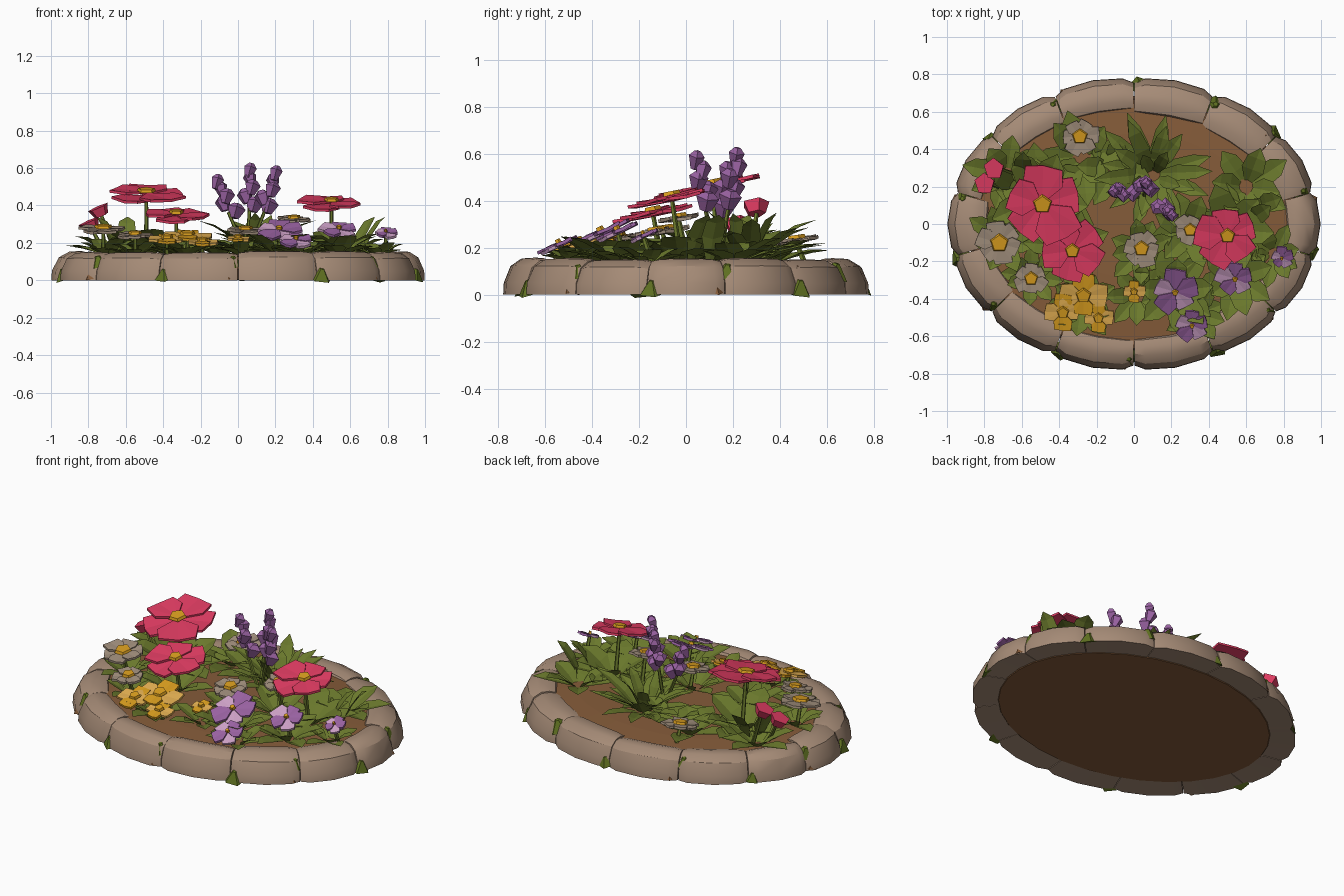
import bpy, bmesh, math, random
from math import sin, cos, pi, radians
from mathutils import Vector, Matrix

random.seed(4)
cube = bpy.data.objects.get("Cube")
if cube:
    bpy.data.objects.remove(cube)


def material(name, r, g, b):
    m = bpy.data.materials.new(name)
    m.use_nodes = True
    col = [(c / 255) ** 2.2 for c in (r, g, b)] + [1]
    m.diffuse_color = col
    m.node_tree.nodes["Principled BSDF"].inputs["Base Color"].default_value = col
    return m


STONE = material("stone", 164, 138, 118)
SOIL = material("soil", 132, 92, 60)
LEAF = material("leaf green", 106, 120, 48)
MOSS = material("moss green", 96, 112, 38)
RED = material("rose red", 222, 62, 98)
PURPLE = material("violet", 152, 98, 160)
LILAC = material("pale lilac", 205, 160, 198)
GOLD = material("gold", 216, 156, 36)
AMBER = material("pale amber", 224, 172, 82)
TAUPE = material("taupe petal", 160, 142, 124)


def finish(name, bm, mats, thick=0, smooth=False):
    me = bpy.data.meshes.new(name)
    bm.to_mesh(me)
    bm.free()
    ob = bpy.data.objects.new(name, me)
    bpy.context.collection.objects.link(ob)
    for m in mats:
        me.materials.append(m)
    if thick:
        mod = ob.modifiers.new("thickness", "SOLIDIFY")
        mod.thickness = thick
    if smooth:
        bpy.ops.object.select_all(action="DESELECT")
        ob.select_set(True)
        bpy.context.view_layer.objects.active = ob
        bpy.ops.object.shade_smooth_by_angle(angle=radians(32))
    return ob


def rim(a, inset, z):
    """Point on the oval border, moved inward along its normal."""
    n = Vector((0.785 * cos(a), sin(a), 0)).normalized()
    return Vector((0.995 * cos(a), 0.785 * sin(a), z)) - n * inset


def loft(bm, rings):
    rows = [[bm.verts.new(p) for p in r] for r in rings]
    n = len(rows[0])
    for a, b in zip(rows, rows[1:]):
        for i in range(n):
            bm.faces.new((a[i], a[(i + 1) % n], b[(i + 1) % n], b[i]))
    bm.faces.new(rows[0])
    bm.faces.new(rows[-1])
    bmesh.ops.recalc_face_normals(bm, faces=bm.faces)


def tube(bm, p, q, r1, r2, sides=5):
    d = q - p
    rot = Vector((0, 0, 1)).rotation_difference(d).to_matrix().to_4x4()
    bmesh.ops.create_cone(bm, cap_ends=True, segments=sides, radius1=r1, radius2=r2,
                          depth=d.length, matrix=Matrix.Translation((p + q) / 2) @ rot)


# Stone border: fourteen rounded blocks
STONES = 14
STEP = 2 * pi / STONES
PROFILE = [(0, 0), (.003, .05), (.035, .12), (.085, .15), (.14, .153), (.18, .142), (.2, .11),
           (.19, .01)]
for i in range(STONES):
    bm = bmesh.new()
    wide, tall = random.uniform(.85, 1.15), random.uniform(.97, 1.03)
    rings = []
    for t, shrink in ((.005, .82), (.14, .97), (.5, 1.02), (.86, .97), (.995, .82)):
        a = pi / 2 + (i + t) * STEP
        pinch = (1 - shrink) * .16
        rings.append([rim(a, pinch + d * wide * shrink, z * tall * (shrink + 2) / 3)
                      for d, z in PROFILE])
    loft(bm, rings)
    finish("border_stone", bm, [STONE], smooth=True)

# Soil bed
bm = bmesh.new()
loft(bm, [[rim(k * pi / 16, d, z) for k in range(32)]
          for d, z in ((.15, .004), (.1, .06), (.12, .128), (.3, .14), (.5, .145))])
finish("soil_bed", bm, [SOIL])

# Moss tufts wedged between stones, and crumbs of soil beside them
for name, mat, shift, size in (("moss_tuft", MOSS, .03, .062), ("soil_crumb", SOIL, .06, .045)):
    bm = bmesh.new()
    for i in range(STONES):
        a = pi / 2 + i * STEP + shift * random.choice((-1, 1))
        low = i % 2 == (mat == SOIL)
        p = rim(a, .035 if low else .07, .035 if low else .105)
        s = size * random.uniform(.8, 1.1)
        bmesh.ops.create_cone(bm, cap_ends=True, segments=5, radius1=s, radius2=s * .2,
                              depth=s * .9, matrix=Matrix.Translation(p)
                              @ Matrix.Rotation(a, 4, "Z") @ Matrix.Rotation(.35, 4, "Y"))
    finish(name, bm, [mat])


# Leaves
def leaf(bm, base, az, length, width, rise):
    out = Vector((cos(az), sin(az), 0))
    side = Vector((-sin(az), cos(az), 0)) * width / 2
    rows = []
    for t, w in ((0, .35), (.35, 1), (.7, .85), (1, .03)):
        mid = base + out * length * t * cos(rise)
        mid.z += length * sin(rise) * (1.35 * t - .5 * t * t)
        up = Vector((0, 0, width * .13 * w))
        rows.append([bm.verts.new(p) for p in (mid - side * w + up, mid, mid + side * w + up)])
    for a, b in zip(rows, rows[1:]):
        for k in (0, 1):
            bm.faces.new((a[k], b[k], b[k + 1], a[k + 1]))


def clump(name, x, y, count, length, width, rise):
    bm = bmesh.new()
    turn = random.random() * 6
    for k in range(count):
        az = turn + 2 * pi * k / count + random.uniform(-.25, .25)
        base = Vector((x + .03 * cos(az), y + .03 * sin(az), .135))
        leaf(bm, base, az, length * random.uniform(.75, 1.1), width,
             rise * (1.3 if k % 2 else .6))
    finish(name, bm, [LEAF])


clump("grass_clump", .1, .27, 20, .33, .085, .5)
clump("grass_clump_core", .1, .25, 10, .27, .07, .85)
for x, y, n, size in ((-.5, .14, 11, .28), (-.35, -.12, 9, .21), (.52, -.03, 11, .26),
                      (-.28, .36, 8, .23), (-.7, -.08, 8, .18), (-.55, -.28, 8, .15),
                      (-.28, -.42, 9, .2), (.22, -.36, 11, .22), (.54, -.28, 10, .21),
                      (.75, -.16, 8, .15), (.6, .2, 9, .22), (.3, -.04, 9, .2),
                      (.04, -.14, 8, .17), (-.68, .27, 9, .2), (.02, -.38, 8, .16),
                      (.34, -.48, 8, .15), (-.1, .3, 7, .2)):
    clump("leaf_clump", x, y, n, size, size * .56, .45)
bm = bmesh.new()
for x, y, az in ((-.64, .2, 2.6), (.62, .02, .6), (.66, .1, .3), (-.6, .25, 1.5)):
    leaf(bm, Vector((x, y, .14)), az, .27, .1, 1.05)
finish("tall_leaves", bm, [LEAF])


# Flowers: ring of broad petals around a flat centre, on a stem
def flower(name, x, y, z, size, petals, mats, tilt=.2, eye=.25, cup=.03, fill=.68, pale=()):
    pose = Matrix.Translation((x, y, z)) @ Matrix.Rotation(tilt, 4, "X")
    turn = pi / 2 if pale else random.random()
    bm = bmesh.new()
    half = 2 * pi / petals * fill
    for k in range(petals):
        a = turn + 2 * pi * k / petals
        lift = (k % 3) * size * .05
        scale = size * random.uniform(.88, 1.1)

        def point(r, off, h):
            return bm.verts.new(pose @ Vector((r * scale * cos(a + off * half),
                                               r * scale * sin(a + off * half),
                                               h * size + lift)))
        root = point(0, 0, 0)
        edge = [point(.66, -1, cup), point(.97, -.6, cup * 1.6), point(.96, 0, cup * .4),
                point(1.04, .5, cup * 1.6), point(.66, 1, cup)]
        for p, q in zip(edge, edge[1:]):
            f = bm.faces.new((root, p, q))
            f.material_index = 1 if k in pale else 0
    finish(name + "_petals", bm, mats, thick=.014)
    bm = bmesh.new()
    bmesh.ops.create_cone(bm, cap_ends=True, segments=5, radius1=size * eye,
                          radius2=size * eye * .85, depth=.016,
                          matrix=pose @ Matrix.Translation((0, 0, size * .1 + .006)))
    finish(name + "_centre", bm, [GOLD])
    bm = bmesh.new()
    tube(bm, Vector((x, y + .04, .12)), Vector((x, y, z - .01)), .014, .01)
    finish(name + "_stem", bm, [LEAF])


for x, y, z, s in ((-.49, .11, .455, .215), (-.33, -.14, .345, .165), (.5, -.06, .41, .17)):
    flower("red_flower", x, y, z, s, 5, [RED])
for x, y, z, s in ((-.72, -.1, .27, .12), (-.55, -.29, .24, .09), (-.29, .47, .23, .1),
                   (.04, -.13, .265, .1), (.3, -.03, .325, .085)):
    flower("daisy", x, y, z, s, 6, [TAUPE], tilt=.15, eye=.44)
for x, y, z, s in ((.22, -.36, .265, .125), (.54, -.29, .27, .105), (.31, -.54, .215, .09),
                   (.79, -.18, .255, .06)):
    flower("pansy", x, y, z, s, 5, [PURPLE, LILAC], tilt=.45, eye=.15, fill=.6, pale=(1, 3))
for x, y, z, s in ((-.27, -.38, .235, .125), (-.38, -.47, .22, .1), (-.19, -.5, .205, .085),
                   (0, -.36, .225, .06)):
    flower("yellow_flower", x, y, z, s, 4, [GOLD, AMBER], tilt=.25, eye=.35, fill=.5,
           pale=(1, 3))

# Red buds
for x, y, z in ((-.73, .3, .365), (-.78, .22, .29)):
    bm = bmesh.new()
    tip = Vector((x - .02, y - .005, z + .025))
    mid = Vector((x, y, z - .02))
    tube(bm, mid, tip, .04, .06, 5)
    finish("red_bud", bm, [RED])
    bm = bmesh.new()
    tube(bm, Vector((x + .08, y - .03, .13)), mid, .012, .01)
    finish("bud_stem", bm, [LEAF])

# Violet flower spikes made of stacked twisted florets
root = Vector((.05, .14, .13))
for x, y, z in ((-.12, .17, .52), (.07, .215, .585), (.22, .03, .57)):
    tip = Vector((x, y, z))
    bm = bmesh.new()
    tube(bm, root, root.lerp(tip, .6), .012, .009)
    finish("spike_stem", bm, [LEAF])
    bm = bmesh.new()
    for k in range(5):
        p = root.lerp(tip, .52 + .1 * k)
        p += Vector((cos(k * 2.4), sin(k * 2.4), 0)) * .016
        r = .05 - .004 * k
        sway = Vector((.015 * (-1) ** k, .01, .055))
        tube(bm, p, p + sway, r * .5, r, 4 + k % 2)
        tube(bm, p + sway, p + sway * 1.4, r, r * .4, 4 + k % 2)
    finish("flower_spike", bm, [PURPLE])
